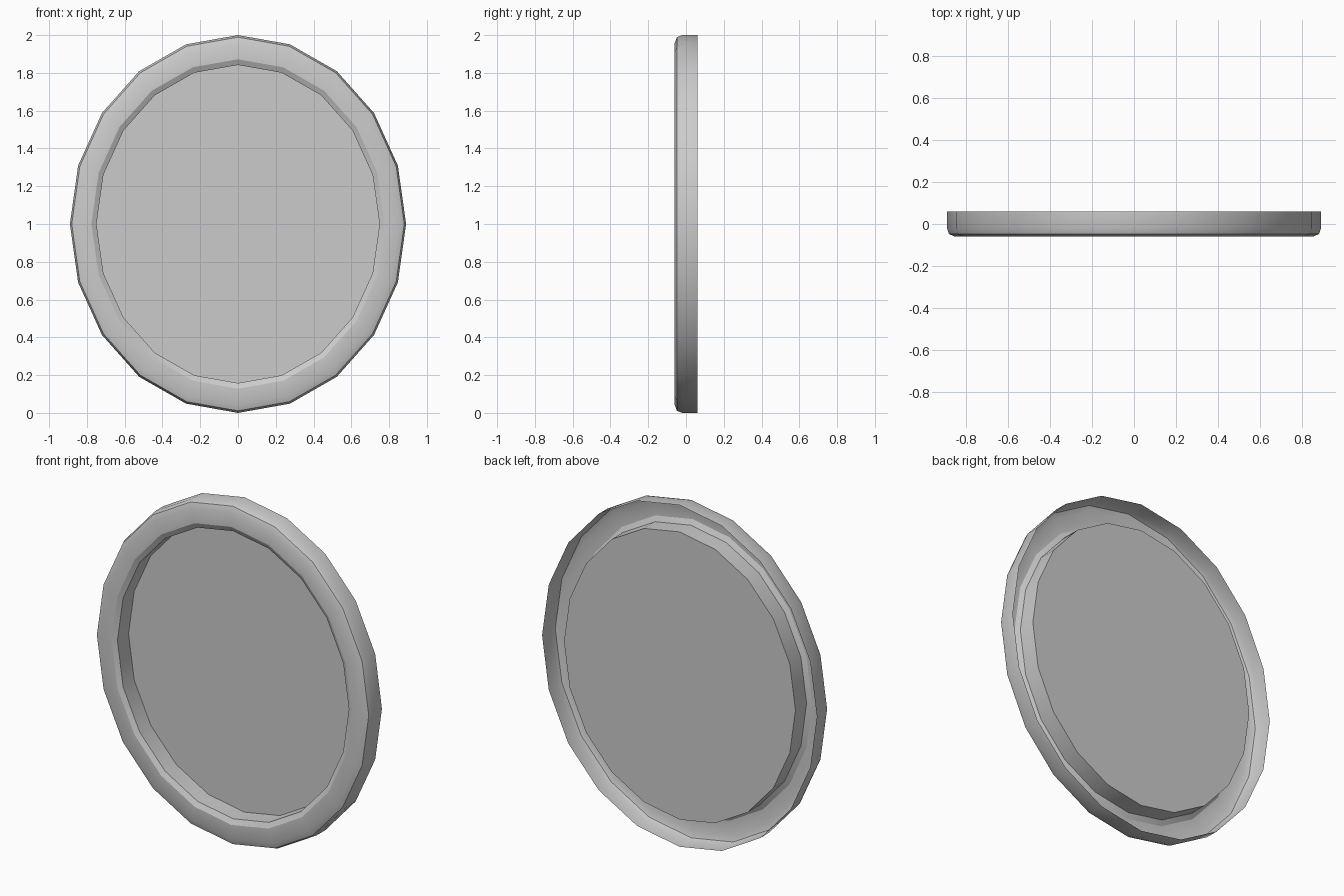
import bpy, bmesh, math

if "Cube" in bpy.data.objects:
    bpy.data.objects.remove(bpy.data.objects["Cube"])

SIDES, RX, RZ = 20, 0.89, 1.0


def ring(bm, r, y):
    """One oval loop of vertices standing in the XZ plane."""
    verts = []
    for i in range(SIDES):
        a = 2 * math.pi * i / SIDES
        verts.append(bm.verts.new((RX * r * math.cos(a), y, 1 + RZ * r * math.sin(a))))
    return verts


def finish(name, bm):
    me = bpy.data.meshes.new(name)
    bm.to_mesh(me)
    bm.free()
    ob = bpy.data.objects.new(name, me)
    bpy.context.collection.objects.link(ob)
    bpy.ops.object.select_all(action='DESELECT')
    ob.select_set(True)
    bpy.context.view_layer.objects.active = ob
    bpy.ops.object.shade_smooth_by_angle(angle=math.radians(25))
    return ob


# Oval frame: open-backed shell, profile runs outer wall -> front -> inner wall
profile = [(1.0, 0.06), (1.0, -0.02), (0.989, -0.048), (0.957, -0.06),
           (0.872, -0.06), (0.842, -0.045), (0.842, 0.058)]
bm = bmesh.new()
rings = [ring(bm, r, y) for r, y in profile]
for a, b in zip(rings, rings[1:]):
    for i in range(SIDES):
        j = (i + 1) % SIDES
        bm.faces.new((a[i], b[i], b[j], a[j]))
bm.normal_update()
# make the outer wall face outward
if sum(f.normal.dot(f.calc_center_median() - type(f.normal)((0, 1, 1))) for f in bm.faces) < 0:
    bmesh.ops.reverse_faces(bm, faces=bm.faces[:])
finish("oval_frame", bm)

# Flat panel closing the recess at the back of the inner wall
bm = bmesh.new()
face = bm.faces.new(ring(bm, 0.842, 0.058))
bm.normal_update()
if face.normal.y > 0:
    face.normal_flip()
finish("mirror_panel", bm)
